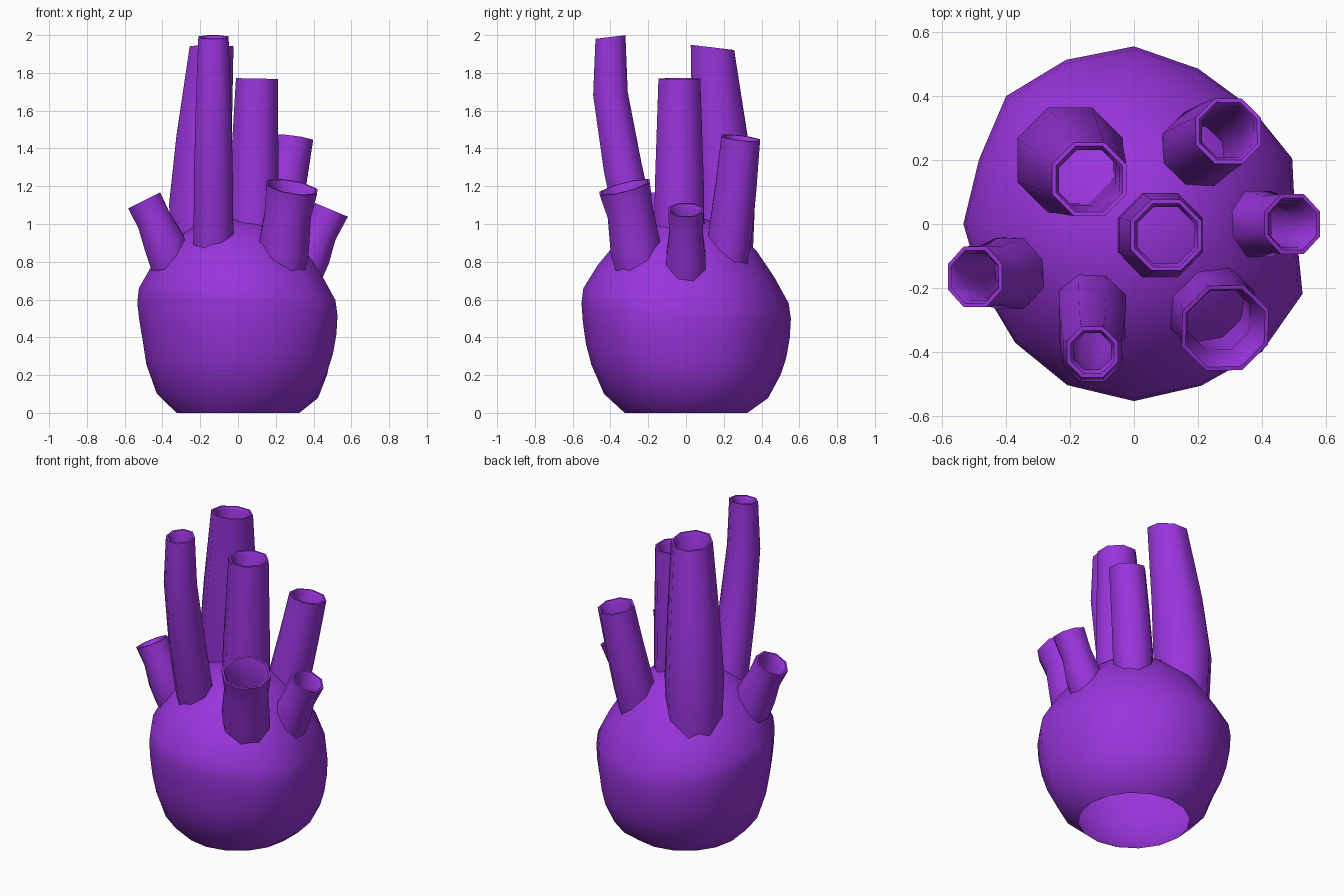
import bpy, bmesh, math
from mathutils import Vector

if "Cube" in bpy.data.objects:
    bpy.data.objects.remove(bpy.data.objects["Cube"])

purple = bpy.data.materials.new("purple")
purple.diffuse_color = (0.32, 0.035, 0.72, 1)
purple.use_nodes = True
purple.node_tree.nodes["Principled BSDF"].inputs["Base Color"].default_value = purple.diffuse_color


def finish(name, bm, angle):
    bmesh.ops.recalc_face_normals(bm, faces=bm.faces)
    me = bpy.data.meshes.new(name)
    bm.to_mesh(me)
    bm.free()
    ob = bpy.data.objects.new(name, me)
    bpy.context.collection.objects.link(ob)
    me.materials.append(purple)
    bpy.ops.object.select_all(action='DESELECT')
    ob.select_set(True)
    bpy.context.view_layer.objects.active = ob
    bpy.ops.object.shade_smooth_by_angle(angle=math.radians(angle))
    return ob


def skin(bm, rings):
    for a, b in zip(rings, rings[1:]):
        n = len(a)
        for i in range(n):
            j = (i + 1) % n
            bm.faces.new((a[i], a[j], b[j], b[i]))


def cap(bm, ring, tip):
    c = bm.verts.new(tip)
    for i in range(len(ring)):
        bm.faces.new((ring[i], ring[(i + 1) % len(ring)], c))


# Lumpy body, open underneath: profile of (radius, height) swept through 16 uneven directions
profile = [(.325, 0), (.43, .09), (.49, .23), (.515, .33), (.53, .44), (.535, .54), (.525, .62),
           (.455, .75), (.365, .88), (.24, .98), (.11, 1.025)]
reach = [.5, .53, .51, .52, .55, .55, .56, .52, .53, .51, .52, .54, .55, .55, .56, .565]
# bumps and dents: centre and height
lumps = [((.34, .36, .7), .02), ((.15, -.5, .48), -.015), ((-.48, 0, .4), -.015)]
bm = bmesh.new()
rings = []
for r, z in profile:
    ring = []
    for i, m in enumerate(reach):
        a = math.tau * i / 16
        w = math.sin(math.pi * min(z / 1.03, 1))
        # front-left bulges higher, back-right lower
        dz = -.06 * w * math.cos(a - math.pi / 4)
        rr = r * (1 + (m / .53 - 1) * w)
        p = Vector((rr * math.cos(a), rr * math.sin(a), z + dz))
        if z:
            d = sum(h * math.exp(-((p - Vector(c)).length / .13) ** 2) for c, h in lumps)
            p += Vector((math.cos(a), math.sin(a), 0)) * d
        ring.append(bm.verts.new(p))
    rings.append(ring)
skin(bm, rings)
cap(bm, rings[-1], (.02, 0, 1.035))
finish("body", bm, 50)


# Hollow eight-sided tubes: path of (x, y, z, half width) plus direction of the mouth
def tube(name, path, mouth):
    bm = bmesh.new()
    pts = [Vector(p[:3]) for p in path]
    mouth = Vector(mouth).normalized()

    def ring(i, inset=0, drop=0):
        n = (pts[min(i + 1, len(pts) - 1)] - pts[max(i - 1, 0)]).normalized()
        if i == len(pts) - 1:
            n = mouth
        q = Vector((0, 0, 1)).rotation_difference(n)
        r = (path[i][3] - inset) / .925
        return [bm.verts.new(pts[i] - n * drop + q @ Vector((r * math.cos(a), r * math.sin(a), 0)))
                for a in (math.tau * (k + .5) / 8 for k in range(8))]

    last = len(pts) - 1
    rings = [ring(i) for i in range(last + 1)]
    # rim lip, then the inner wall running the whole way down
    rings += [ring(last, .012), ring(last, .022, .02)]
    rings += [ring(i, .024) for i in range(last - 1, -1, -1)]
    skin(bm, rings)
    finish(name, bm, 60)


tube("front_tall_tube", [(-.13, -.22, .8, .105), (-.13, -.27, 1.0, .105), (-.13, -.335, 1.3, .102),
     (-.13, -.4, 1.69, .092), (-.13, -.4, 1.99, .08)], (0, -.12, 1))
tube("back_tall_tube", [(-.2, .2, .75, .15), (-.2, .2, 1.1, .165), (-.18, .18, 1.45, .147),
     (-.14, .14, 1.935, .116)], (0, .12, 1))
tube("middle_tube", [(.08, -.035, .9, .133), (.085, -.035, 1.2, .13), (.1, -.035, 1.77, .111)],
     (.02, 0, 1))
tube("back_right_tube", [(.185, .215, .78, .105), (.205, .235, .95, .115), (.25, .265, 1.2, .109),
     (.295, .29, 1.455, .103)], (.13, .12, 1))
tube("right_tube", [(.34, 0, .72, .1), (.385, 0, .83, .104), (.435, 0, .95, .088),
     (.495, 0, 1.075, .094)], (.42, 0, 1))
tube("front_right_tube", [(.23, -.24, .72, .115), (.24, -.265, .86, .135), (.265, -.295, 1.06, .122),
     (.285, -.325, 1.195, .137)], (.18, -.26, 1))
tube("left_tube", [(-.36, -.14, .78, .1), (-.39, -.155, .9, .11), (-.445, -.16, 1.02, .092),
     (-.497, -.165, 1.125, .095)], (-.5, 0, 1))
